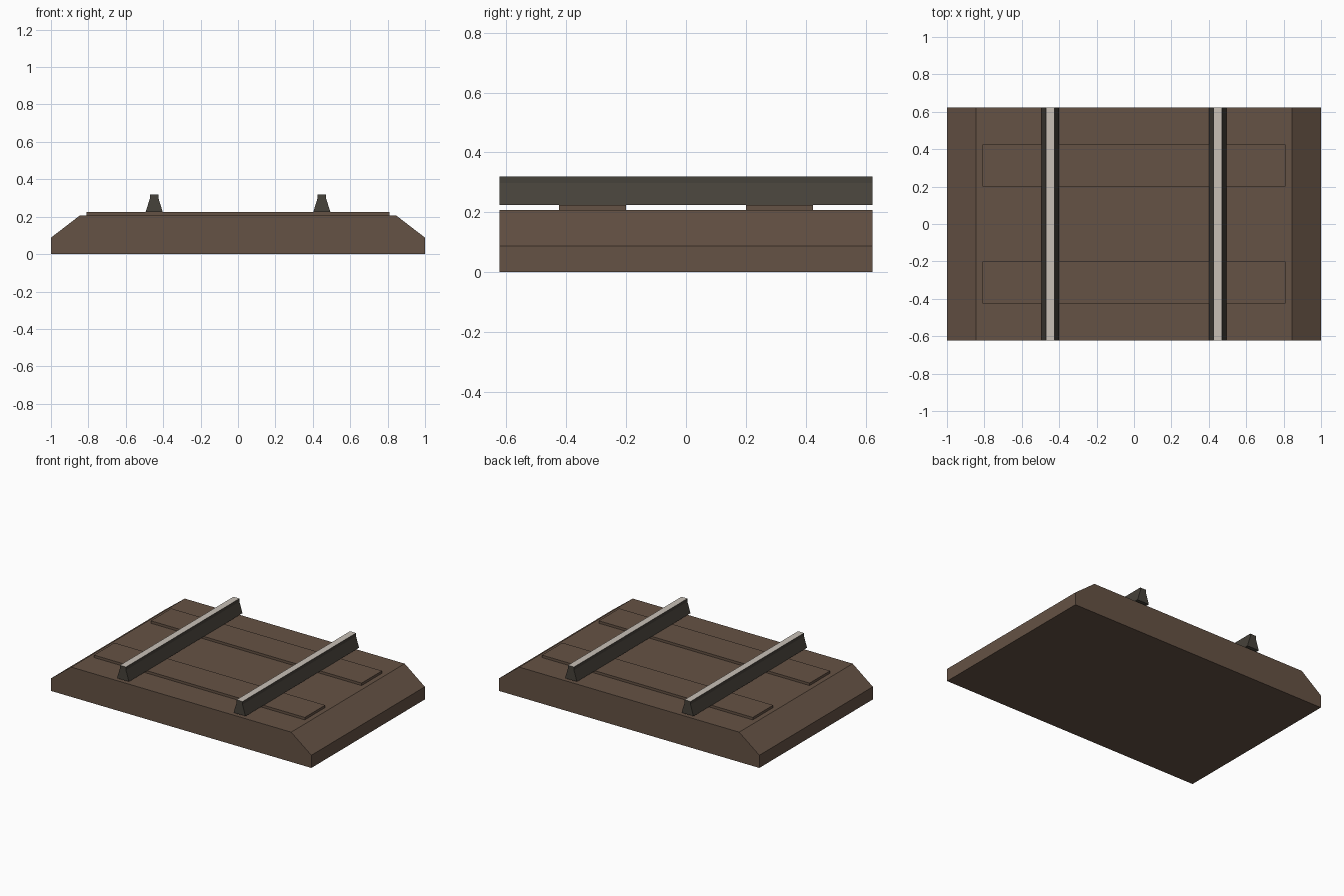
import bpy
import bmesh

cube = bpy.data.objects.get("Cube")
if cube:
    bpy.data.objects.remove(cube, do_unlink=True)


def material(name, colour):
    mat = bpy.data.materials.new(name)
    mat.use_nodes = True
    mat.diffuse_color = (*colour, 1)
    mat.node_tree.nodes["Principled BSDF"].inputs["Base Color"].default_value = (*colour, 1)
    return mat


brown = material("earth brown", (0.13, 0.084, 0.058))
iron = material("dark iron", (0.062, 0.054, 0.043))
steel = material("worn steel", (0.58, 0.53, 0.47))


def extrude_profile(name, profile, y_min, y_max, mats):
    """Extrude an x-z outline along y into a closed solid."""
    bm = bmesh.new()
    face = bm.faces.new([bm.verts.new((x, y_min, z)) for x, z in profile])
    result = bmesh.ops.extrude_face_region(bm, geom=[face])
    moved = [v for v in result["geom"] if isinstance(v, bmesh.types.BMVert)]
    bmesh.ops.translate(bm, verts=moved, vec=(0, y_max - y_min, 0))
    bmesh.ops.recalc_face_normals(bm, faces=bm.faces[:])
    # Upward faces take the last material
    for f in bm.faces:
        f.material_index = len(mats) - 1 if f.normal.z > 0.9 else 0
    mesh = bpy.data.meshes.new(name)
    bm.to_mesh(mesh)
    bm.free()
    for mat in mats:
        mesh.materials.append(mat)
    obj = bpy.data.objects.new(name, mesh)
    bpy.context.collection.objects.link(obj)
    return obj


def mirrored(half, centre=0):
    """Complete a right-hand outline with its mirror image."""
    return [(centre + x, z) for x, z in half] + [(centre - x, z) for x, z in reversed(half)]


HALF_LENGTH = 0.623

# Track bed with sloping shoulders
bed = mirrored([(1, 0), (1, 0.088), (0.845, 0.207)])
extrude_profile("track_bed", bed, -HALF_LENGTH, HALF_LENGTH, [brown])

# Sleepers lying across the bed
sleeper = mirrored([(0.81, 0.2), (0.81, 0.224)])
for name, y in (("front_sleeper", -0.312), ("back_sleeper", 0.312)):
    extrude_profile(name, sleeper, y - 0.112, y + 0.112, [brown])

# Rails with flared feet and polished tops
rail_half = [(0.046, 0.224), (0.023, 0.298), (0.023, 0.32)]
for name, x in (("left_rail", 0.448), ("right_rail", -0.448)):
    extrude_profile(name, mirrored(rail_half, x), -HALF_LENGTH, HALF_LENGTH, [iron, steel])
